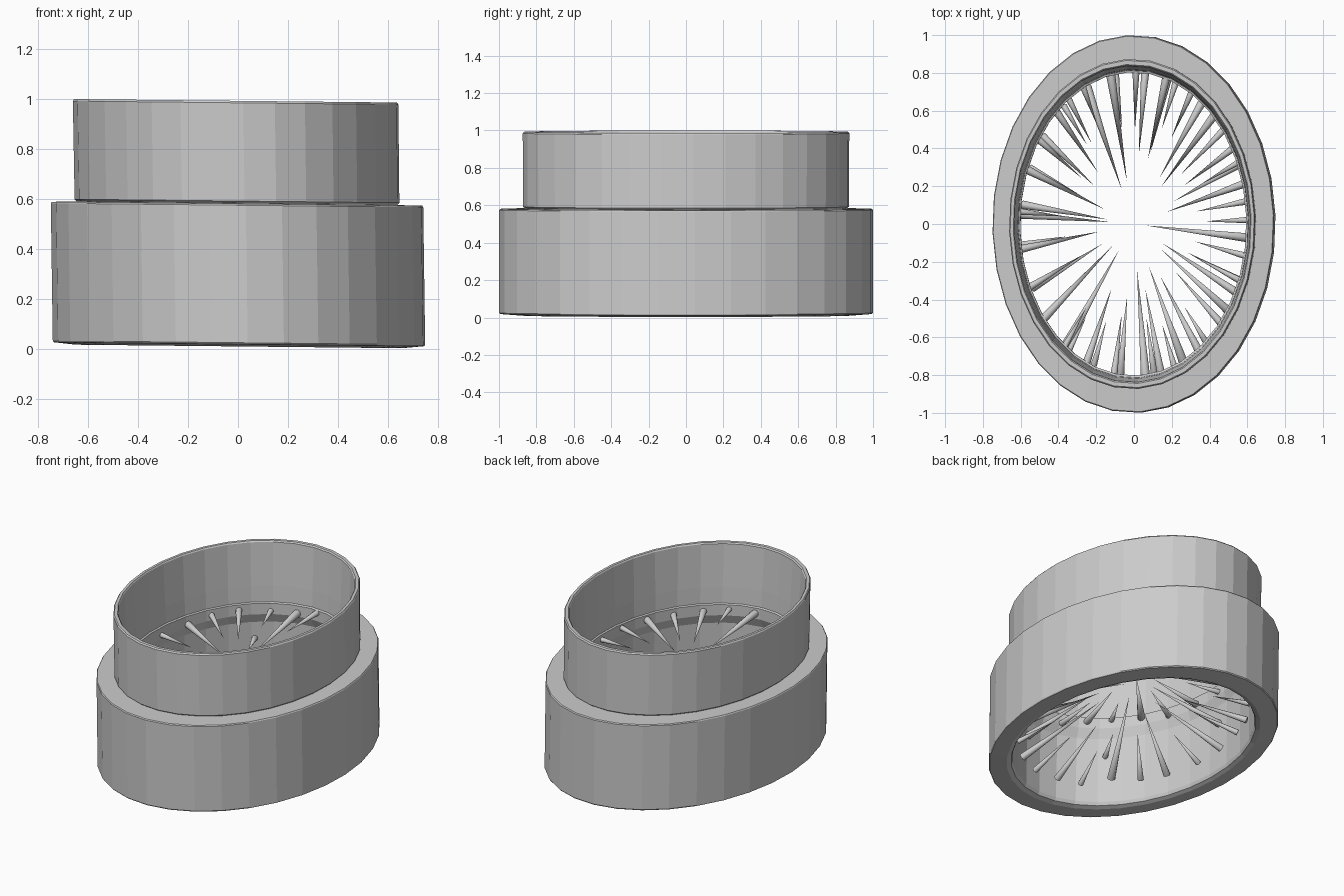
import bpy, bmesh, math, random
from mathutils import Vector

if "Cube" in bpy.data.objects:
    bpy.data.objects.remove(bpy.data.objects["Cube"])

random.seed(7)
SX = 0.746          # ellipse ratio x / y
OFFSET = math.radians(2.7)
SEGS = 32


def skew(p):
    """Slight lean of the whole model."""
    return Vector((p.x - 0.014 * (p.z - 0.3), p.y, p.z - 0.0107 * p.x))


def ring_point(r, angle, z):
    return Vector((r * SX * math.cos(angle), r * math.sin(angle), z))


def finish(bm, name):
    bmesh.ops.recalc_face_normals(bm, faces=bm.faces)
    mesh = bpy.data.meshes.new(name)
    bm.to_mesh(mesh)
    bm.free()
    obj = bpy.data.objects.new(name, mesh)
    bpy.context.collection.objects.link(obj)
    return obj


def elliptic_ring(name, profile, smooth=()):
    """Sweep a closed (radius, z) profile round the ellipse."""
    bm = bmesh.new()
    loops = []
    for i in range(SEGS):
        a = OFFSET + math.tau * i / SEGS
        loops.append([bm.verts.new(skew(ring_point(r, a, z))) for r, z in profile])
    n = len(profile)
    for i in range(SEGS):
        a, b = loops[i], loops[(i + 1) % SEGS]
        for j in range(n):
            k = (j + 1) % n
            bm.faces.new((a[j], b[j], b[k], a[k]))
    return finish(bm, name)


def spike(bm, base, tip, radius, sides=10):
    axis = (tip - base).normalized()
    u = axis.cross(Vector((0, 0, 1))).normalized()
    v = axis.cross(u)
    ring = []
    for i in range(sides):
        a = math.tau * i / sides
        ring.append(bm.verts.new(skew(base + radius * (math.cos(a) * u + math.sin(a) * v))))
    point = bm.verts.new(skew(tip))
    bm.faces.new(ring)
    for i in range(sides):
        f = bm.faces.new((ring[i], ring[(i + 1) % sides], point))
        f.smooth = True


def spike_row(name, count, r, z, slope, phase):
    bm = bmesh.new()
    for i in range(count):
        a = math.radians(phase) + math.tau * (i + random.uniform(-0.1, 0.1)) / count
        length = (0.25, 0.44, 0.33, 0.54)[i % 4] * random.uniform(0.85, 1.1)
        base = ring_point(r, a, z + random.uniform(-0.025, 0.025))
        inward = Vector((-base.x, -base.y, 0)).normalized()
        tip = base + inward * length + Vector((0, 0, slope * length))
        spike(bm, base, tip, 0.012 + 0.022 * length)
    return finish(bm, name)


# Wide lower collar: shallow conical underside, inner ledge over a wider cavity
elliptic_ring("lower_collar", [
    (0.875, 0.010), (0.995, 0.019), (1.0, 0.025), (1.0, 0.575), (0.995, 0.581),
    (0.84, 0.583), (0.815, 0.605), (0.803, 0.60), (0.803, 0.53), (0.83, 0.47),
    (0.835, 0.04), (0.845, 0.02)])

# Narrower upper collar, its bore tapering in towards the ledge
elliptic_ring("upper_collar", [
    (0.86, 0.583), (0.872, 0.592), (0.874, 0.985), (0.867, 0.993),
    (0.845, 0.993), (0.838, 0.985), (0.82, 0.71), (0.815, 0.603), (0.815, 0.583)])

# Rows of inward pointing spikes
spike_row("upper_spikes", 25, 0.81, 0.56, -0.03, 2)
spike_row("middle_spikes", 7, 0.83, 0.35, 0.2, 26)
spike_row("lower_spikes", 24, 0.80, 0.16, 0.42, 9)
